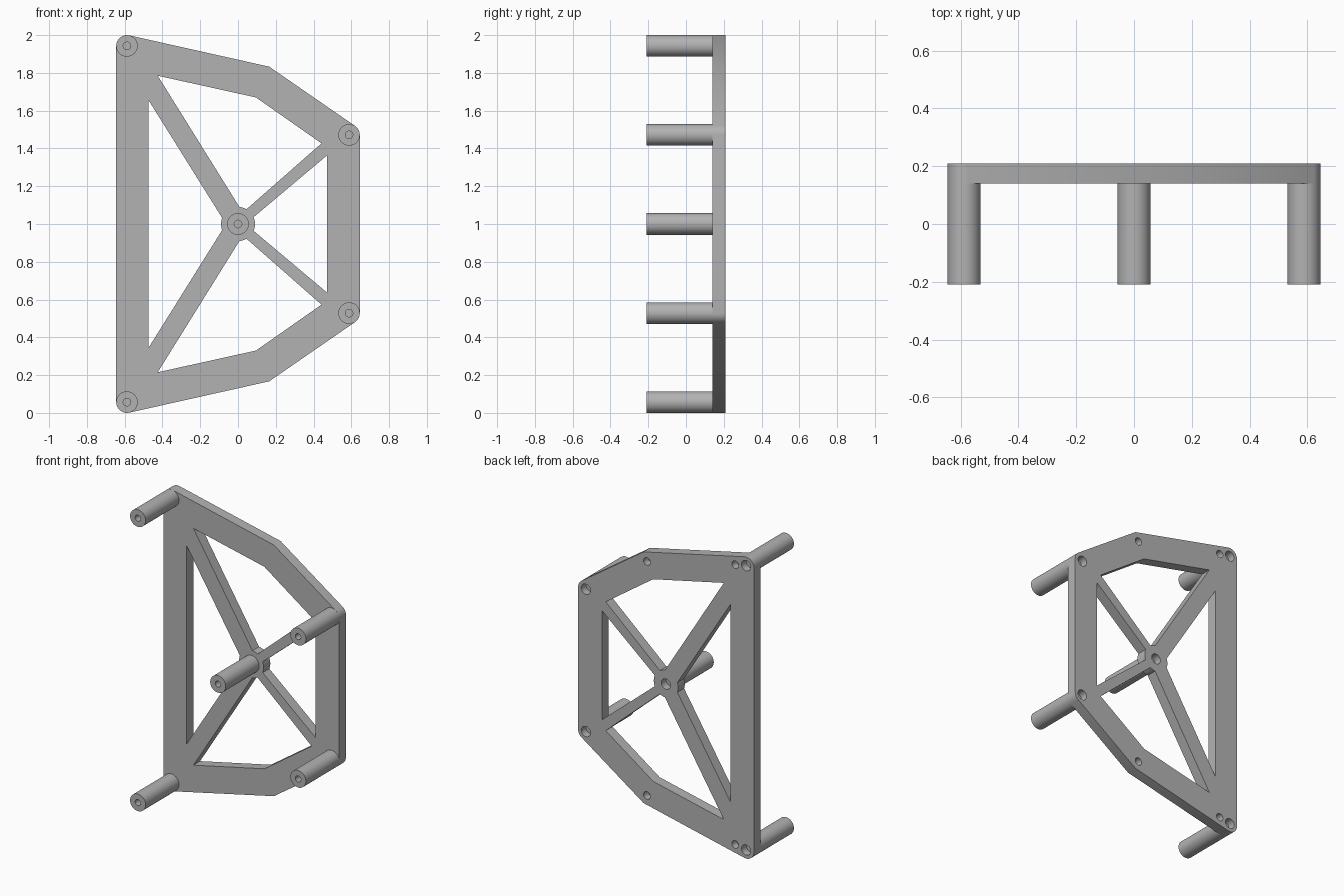
import bpy, bmesh
from math import cos, sin, radians, pi
from mathutils import Matrix, Vector

if "Cube" in bpy.data.objects:
    bpy.data.objects.remove(bpy.data.objects["Cube"])

FRONT, PLATE_FRONT, BACK = -0.21, 0.14, 0.21
POST_R, HUB_R = 0.057, 0.09

grey = bpy.data.materials.new("mid grey")
grey.use_nodes = True
grey.diffuse_color = (0.45, 0.45, 0.45, 1)
grey.node_tree.nodes["Principled BSDF"].inputs["Base Color"].default_value = grey.diffuse_color


def arc(cx, cz, r, start, end, steps):
    angles = [radians(start + (end - start) * i / steps) for i in range(steps + 1)]
    return [(cx + r * cos(a), cz + r * sin(a)) for a in angles]


def circle(cx, cz, r, steps=32):
    return arc(cx, cz, r, 0, 360, steps)[:-1]


def flip(points):
    """Mirror an outline about mid height, keeping it in running order."""
    return [(x, 2 - z) for x, z in reversed(points)]


def prism(bm, points, y0, y1):
    face = bm.faces.new([bm.verts.new((x, y0, z)) for x, z in points])
    new = bmesh.ops.extrude_face_region(bm, geom=[face])["geom"]
    verts = [v for v in new if isinstance(v, bmesh.types.BMVert)]
    bmesh.ops.translate(bm, verts=verts, vec=(0, y1 - y0, 0))


def finish(bm, name):
    bmesh.ops.recalc_face_normals(bm, faces=bm.faces)
    mesh = bpy.data.meshes.new(name)
    bm.to_mesh(mesh)
    bm.free()
    mesh.materials.append(grey)
    ob = bpy.data.objects.new(name, mesh)
    bpy.context.collection.objects.link(ob)
    return ob


def smooth(ob):
    bpy.ops.object.select_all(action='DESELECT')
    ob.select_set(True)
    bpy.context.view_layer.objects.active = ob
    bpy.ops.object.shade_smooth_by_angle(angle=radians(25))


posts = {
    "upper_right_post": (-0.588, 1.943),
    "lower_right_post": (-0.588, 0.057),
    "upper_left_post": (0.588, 1.472),
    "lower_left_post": (0.588, 0.528),
    "centre_post": (0, 1),
}

# Plate outline, rounded round the corner posts
upper = (arc(-0.588, 1.943, POST_R, 180, 77.3, 10) + [(0.165, 1.833)]
         + arc(0.588, 1.472, POST_R, 55.5, 0, 6))
bm = bmesh.new()
prism(bm, upper + flip(upper), PLATE_FRONT, BACK)
plate = finish(bm, "frame_plate")

# Windows between the spokes, each ending on the round hub
top_window = [(-0.425, 1.785), (0.095, 1.67), (0.442, 1.427)] + arc(0, 1, HUB_R, 60, 85, 4)
windows = [
    top_window,
    flip(top_window),
    [(-0.475, 0.342), (-0.475, 1.658)] + arc(0, 1, HUB_R, 159, 201, 6),
    [(0.47, 0.638), (0.47, 1.362)] + arc(0, 1, HUB_R, 23.5, -23.5, 6),
]
bm = bmesh.new()
for outline in windows:
    prism(bm, outline, PLATE_FRONT - 0.05, BACK + 0.05)

# Blind holes in the back: behind each post, plus small pin holes
for x, z in posts.values():
    prism(bm, circle(x, z, 0.034), BACK - 0.05, BACK + 0.05)
for x, z in [(-0.508, 1.928), (0.14, 1.776)]:
    for height in (z, 2 - z):
        prism(bm, circle(x, height, 0.025), BACK - 0.05, BACK + 0.05)
cutter = finish(bm, "plate_cutter")
cutter.hide_render = True

cut = plate.modifiers.new("cut", 'BOOLEAN')
cut.operation, cut.solver, cut.object = 'DIFFERENCE', 'EXACT', cutter
bpy.ops.object.select_all(action='DESELECT')
plate.select_set(True)
bpy.context.view_layer.objects.active = plate
bpy.ops.object.modifier_apply(modifier="cut")
bpy.data.objects.remove(cutter)
smooth(plate)

# Round posts with a blind screw hole in the front end
profile = [(0, -0.02), (0.02, -0.02), (0.02, FRONT), (POST_R, FRONT), (POST_R, PLATE_FRONT)]
for name, (x, z) in posts.items():
    bm = bmesh.new()
    verts = [bm.verts.new((r, y, 0)) for r, y in profile]
    edges = [bm.edges.new(pair) for pair in zip(verts, verts[1:])]
    bmesh.ops.spin(bm, geom=verts + edges, axis=(0, 1, 0), cent=(0, 0, 0),
                   angle=2 * pi, steps=40)
    bmesh.ops.remove_doubles(bm, verts=bm.verts, dist=0.0001)
    bmesh.ops.transform(bm, matrix=Matrix.Translation(Vector((x, 0, z))), verts=bm.verts)
    smooth(finish(bm, name))
